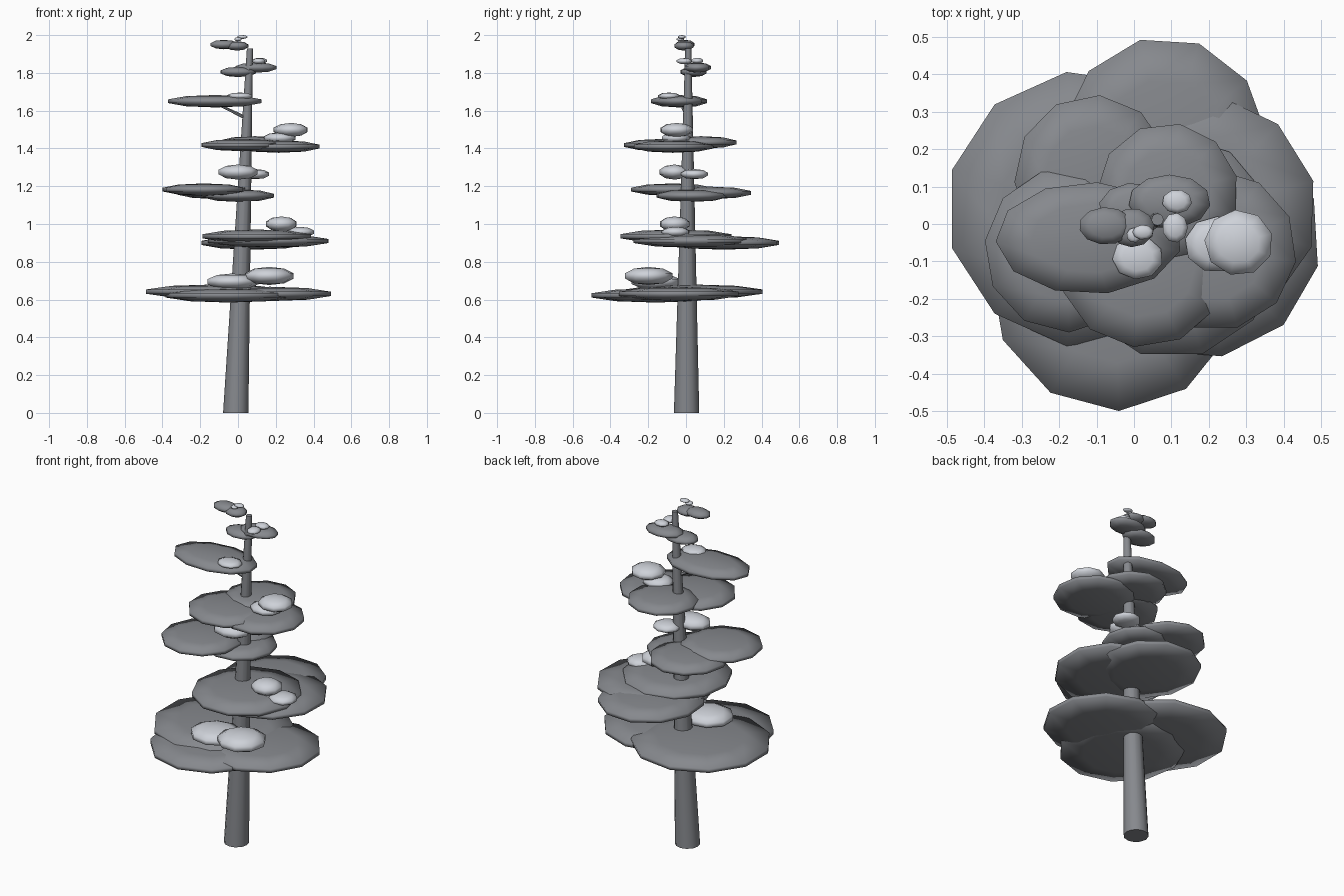
import bpy, bmesh, math
from mathutils import Vector


def material(name, v):
    m = bpy.data.materials.new(name)
    m.diffuse_color = (v, v * 1.04, v * 1.12, 1)
    return m


LEAF = material("foliage", 0.24)
SNOW = material("snow", 0.62)


def finish(bm, name, mat):
    bmesh.ops.recalc_face_normals(bm, faces=bm.faces)
    me = bpy.data.meshes.new(name)
    bm.to_mesh(me)
    bm.free()
    me.materials.append(mat)
    ob = bpy.data.objects.new(name, me)
    bpy.context.collection.objects.link(ob)
    me.shade_smooth()
    return ob


# low-poly flattened ball with a blunt rim
def pad(name, x, y, z, rx, ry, h, sides, phase, mat):
    bm = bmesh.new()
    rings = []
    for r, k in ((0.62, -0.81), (1, -0.3), (1, 0.3), (0.62, 0.81)):
        ring = []
        for i in range(sides):
            a = 2 * math.pi * (i + phase) / sides
            ring.append(bm.verts.new((x + rx * r * math.cos(a), y + ry * r * math.sin(a), z + h * k)))
        rings.append(ring)
    for lo, hi in zip(rings, rings[1:]):
        for i in range(sides):
            j = (i + 1) % sides
            bm.faces.new((lo[i], lo[j], hi[j], hi[i]))
    for ring, k in ((rings[0], -1), (rings[-1], 1)):
        tip = bm.verts.new((x, y, z + h * k))
        for i in range(sides):
            bm.faces.new((ring[i], ring[(i + 1) % sides], tip))
    return finish(bm, name, mat)


# tapered stick with horizontal or angled ends
def stick(name, p, q, r0, r1, sides, level=False):
    p, q = Vector(p), Vector(q)
    d = (q - p).normalized()
    if level:
        u, v = Vector((1, 0, 0)), Vector((0, 1, 0))
    else:
        u = d.orthogonal().normalized()
        v = d.cross(u)
    bm = bmesh.new()
    ends = [[bm.verts.new(c + r * (math.cos(2 * math.pi * i / sides) * u + math.sin(2 * math.pi * i / sides) * v))
             for i in range(sides)] for c, r in ((p, r0), (q, r1))]
    for i in range(sides):
        j = (i + 1) % sides
        bm.faces.new((ends[0][i], ends[0][j], ends[1][j], ends[1][i]))
    bm.faces.new(ends[0])
    bm.faces.new(ends[1])
    ob = finish(bm, name, LEAF)
    bpy.context.view_layer.objects.active = ob
    ob.select_set(True)
    bpy.ops.object.shade_smooth_by_angle(angle=math.radians(50))
    ob.select_set(False)
    return ob


# leaning trunk and the one exposed twig
stick("trunk", (-0.012, 0.003, 0), (0.063, 0.012, 1.93), 0.067, 0.016, 12, True)
stick("twig", (0.045, 0.01, 1.56), (-0.12, -0.03, 1.64), 0.01, 0.006, 6)

# foliage tiers, each entry x, y, z, rx, ry
tiers = [
    (0.038, [(-0.127, 0.04, 0.642, 0.375, 0.37), (-0.05, -0.16, 0.622, 0.335, 0.34), (0.17, -0.04, 0.63, 0.33, 0.32)]),
    (0.036, [(0.08, 0.2, 0.9, 0.28, 0.3), (0.165, 0.035, 0.91, 0.325, 0.315), (0.1, -0.06, 0.935, 0.29, 0.3)]),
    (0.033, [(-0.18, -0.07, 1.182, 0.22, 0.22), (-0.11, 0.125, 1.165, 0.21, 0.22), (0.0, 0.03, 1.15, 0.19, 0.19)]),
    (0.033, [(0.09, 0.08, 1.432, 0.19, 0.19), (0.215, -0.07, 1.41, 0.22, 0.215), (0.025, -0.115, 1.418, 0.225, 0.215)]),
    (0.033, [(-0.12, -0.038, 1.65, 0.25, 0.15)]),
    (0.027, [(0.095, 0.06, 1.828, 0.11, 0.072), (0.0, 0.04, 1.805, 0.095, 0.07)]),
    (0.025, [(-0.075, -0.005, 1.95, 0.072, 0.05), (-0.005, -0.01, 1.943, 0.06, 0.052)]),
]
for t, (h, pads) in enumerate(tiers):
    for n, (x, y, z, rx, ry) in enumerate(pads):
        pad(f"foliage_{t + 1}_{n + 1}", x, y, z, rx, ry, h, 11, 0.3 * n + 0.15 * t, LEAF)

# snow clumps, x, y, z, rx, ry, half height
clumps = [
    (-0.03, -0.16, 0.695, 0.14, 0.13, 0.043), (0.165, -0.2, 0.725, 0.13, 0.128, 0.048),
    (0.23, -0.06, 1.0, 0.083, 0.08, 0.04), (0.33, -0.055, 0.957, 0.075, 0.075, 0.028),
    (0.0, -0.06, 1.275, 0.105, 0.08, 0.04), (0.09, 0.045, 1.264, 0.075, 0.072, 0.027),
    (0.22, -0.055, 1.455, 0.085, 0.075, 0.03), (0.28, -0.05, 1.498, 0.092, 0.088, 0.037),
    (0.01, -0.09, 1.677, 0.068, 0.058, 0.019), (0.115, 0.06, 1.864, 0.04, 0.032, 0.016),
    (0.11, -0.01, 1.862, 0.034, 0.04, 0.016), (0.0, -0.03, 1.978, 0.02, 0.02, 0.01),
    (0.024, -0.022, 1.99, 0.028, 0.02, 0.01),
]
for n, (x, y, z, rx, ry, h) in enumerate(clumps):
    pad(f"snow_clump_{n + 1}", x, y, z, rx, ry, h, 9, 0.2 * n, SNOW)
